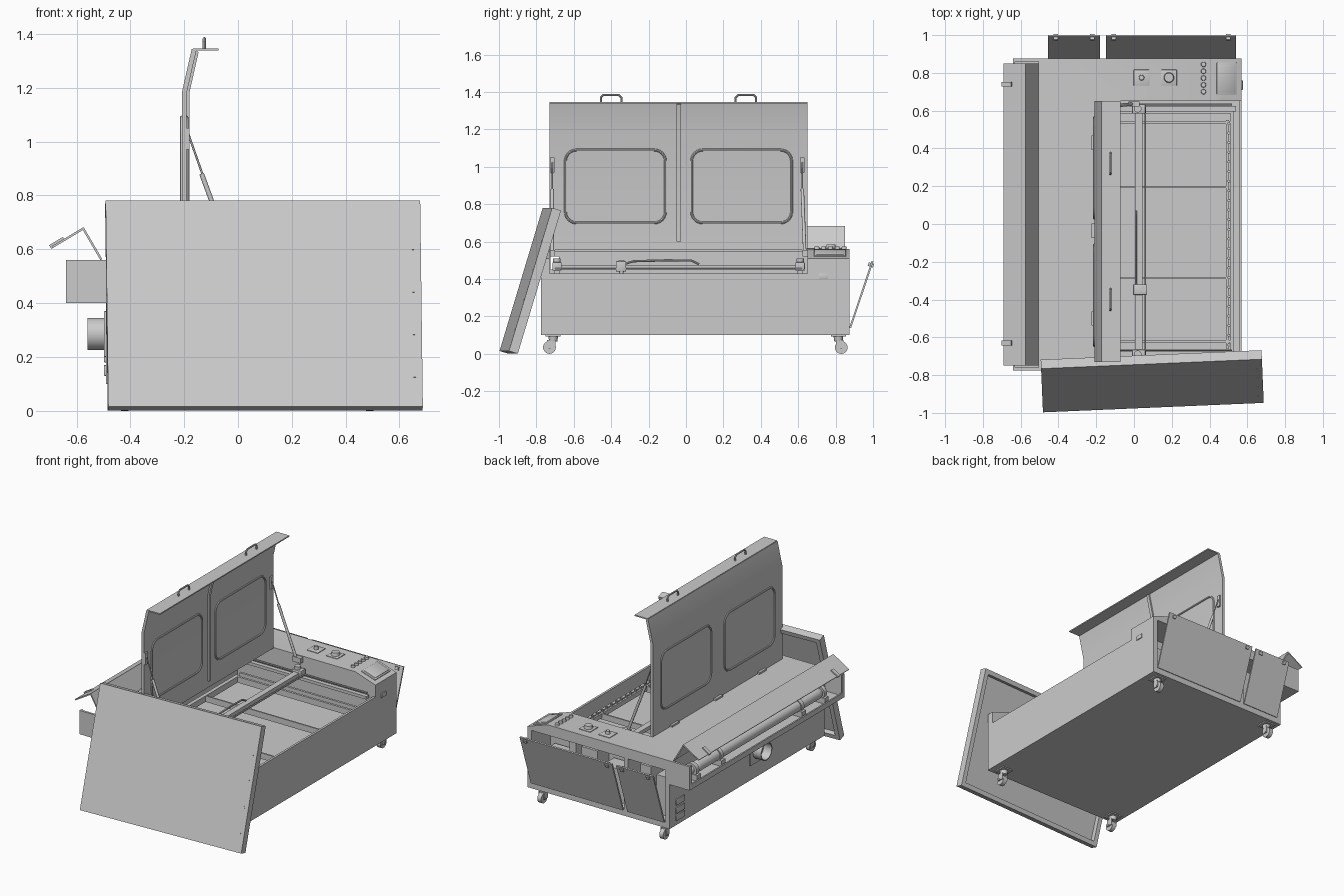
import bpy, bmesh
from math import radians, cos, sin, pi
from mathutils import Vector, Matrix

if "Cube" in bpy.data.objects:
    bpy.data.objects.remove(bpy.data.objects["Cube"])


def finish(name, bm):
    bmesh.ops.recalc_face_normals(bm, faces=bm.faces[:])
    me = bpy.data.meshes.new(name)
    bm.to_mesh(me)
    bm.free()
    ob = bpy.data.objects.new(name, me)
    bpy.context.collection.objects.link(ob)
    return ob


def box(name, x0, x1, y0, y1, z0, z1, bevel=0):
    bm = bmesh.new()
    m = Matrix.Translation(((x0+x1)/2, (y0+y1)/2, (z0+z1)/2)) @ Matrix.Diagonal((x1-x0, y1-y0, z1-z0, 1))
    bmesh.ops.create_cube(bm, size=1, matrix=m)
    ob = finish(name, bm)
    if bevel:
        b = ob.modifiers.new("bevel", 'BEVEL')
        b.width, b.segments = bevel, 2
    return ob


def cyl(name, a, b, r, r2=None, n=24):
    a, b = Vector(a), Vector(b)
    d = b - a
    bm = bmesh.new()
    m = Matrix.Translation((a+b)/2) @ d.to_track_quat('Z', 'Y').to_matrix().to_4x4()
    bmesh.ops.create_cone(bm, cap_ends=True, segments=n, radius1=r, radius2=r if r2 is None else r2,
                          depth=d.length, matrix=m)
    return finish(name, bm)


def prism(name, pts, y0, y1):
    bm = bmesh.new()
    f = bm.faces.new([bm.verts.new((x, y0, z)) for x, z in pts])
    g = bmesh.ops.extrude_face_region(bm, geom=[f])
    bmesh.ops.translate(bm, vec=(0, y1-y0, 0), verts=[v for v in g['geom'] if isinstance(v, bmesh.types.BMVert)])
    return finish(name, bm)


def sheet(name, path, y0, y1, th, offset=0):
    """Bent sheet metal: xz path swept along y."""
    bm = bmesh.new()
    rows = [(bm.verts.new((x, y0, z)), bm.verts.new((x, y1, z))) for x, z in path]
    for p, q in zip(rows, rows[1:]):
        bm.faces.new((p[0], p[1], q[1], q[0]))
    ob = finish(name, bm)
    s = ob.modifiers.new("solid", 'SOLIDIFY')
    s.thickness, s.offset, s.use_even_offset = th, offset, True
    return ob


def wire(name, pts, r, cyclic=False):
    cu = bpy.data.curves.new(name, 'CURVE')
    cu.dimensions, cu.bevel_depth, cu.bevel_resolution, cu.use_fill_caps = '3D', r, 2, True
    sp = cu.splines.new('POLY')
    sp.points.add(len(pts)-1)
    for p, c in zip(sp.points, pts):
        p.co = (*c, 1)
    sp.use_cyclic_u = cyclic
    ob = bpy.data.objects.new(name, cu)
    bpy.context.collection.objects.link(ob)
    return ob


cutters = []


def cut(ob, *dims):
    c = box("cutter", *dims)
    c.hide_render = True
    cutters.append(c)
    m = ob.modifiers.new("cut", 'BOOLEAN')
    m.object, m.operation, m.solver = c, 'DIFFERENCE', 'EXACT'


# Cabinet with lid bay, tube trough and electronics compartments
body = prism("cabinet", [(-.49, .10), (.57, .10), (.57, .51), (.42, .56), (-.64, .56), (-.64, .40), (-.49, .40)],
             -.775, .875)
cut(body, -.46, .555, -.73, .65, .29, .545)
cut(body, -.205, .65, -.73, .65, .43, .65)
cut(body, -.63, -.505, -.76, .86, .412, .65)
cut(body, -.70, -.60, -.75, .85, .435, .65)
cut(body, -.55, -.40, -.725, -.68, .45, .52)
cut(body, -.46, -.18, .67, .95, .14, .49)
cut(body, -.15, .54, .67, .95, .14, .49)

# Electronics inside the end compartments
for x, w, z0, z1 in [(-.42, .08, .14, .40), (-.30, .08, .14, .44), (-.10, .16, .14, .36),
                     (.10, .12, .18, .44), (.26, .05, .14, .46), (.36, .14, .14, .34)]:
    box("electronics_box", x, x+w, .68, .80, z0, z1)

# Open hinged doors of the compartments
for x0, x1 in [(-.455, -.18), (-.148, .54)]:
    d = box("end_door", x0, x1, 0, .010, 0, .375)
    d.location, d.rotation_euler = (0, .873, .14), (radians(-18.5), 0, 0)
    for x in (x0+.04, x1-.04):
        k = box("door_latch", x-.012, x+.012, -.012, .018, .345, .365)
        k.location, k.rotation_euler = d.location, d.rotation_euler

# Raised lid: sheet, centre rib, embossed window frames, hinges, handles
lid_path = [(-.20, .555), (-.20, 1.18), (-.163, 1.343), (-.07, 1.343)]
sheet("lid", lid_path[:3], -.73, .65, .018)
box("lid_lip", -.168, -.072, -.73, .65, 1.339, 1.347)
sheet("lid_rib", [(-.187, .60), (-.187, 1.18), (-.152, 1.335)], -.05, -.028, .012)


def rounded(x, y0, y1, z0, z1, r=.06):
    pts = []
    for cy, cz, a in [(y1-r, z1-r, 0), (y0+r, z1-r, 90), (y0+r, z0+r, 180), (y1-r, z0+r, 270)]:
        pts += [(x, cy+r*cos(radians(a+t)), cz+r*sin(radians(a+t))) for t in range(0, 91, 15)]
    return pts


for y0 in (-.645, .03):
    for x in (-.191, -.209):
        wire("window_frame", rounded(x, y0, y0+.535, .70, 1.09), .007, True)
for y in (-.50, -.035, .43):
    box("lid_hinge", -.225, -.20, y-.038, y+.038, .555, .572)
for y in (-.40, .32):
    wire("lid_handle", [(-.125, y-.055, 1.343), (-.125, y-.055, 1.37), (-.125, y-.042, 1.383),
                        (-.125, y+.042, 1.383), (-.125, y+.055, 1.37), (-.125, y+.055, 1.343)], .006)

# Gas struts
for y, e in [(-.715, -.715), (.622, .635)]:
    box("strut_bracket", -.205, -.18, y-.012, y+.012, .97, 1.05)
    cyl("strut_rod", (-.185, y, 1.03), (-.115, y, .83), .004, n=12)
    cyl("strut_cylinder", (-.135, y, .88), (-.01, e, .54), .009, n=16)
    box("strut_foot", -.03, .03, e-.012, e+.014, .52, .555)

# Rear trough: open cover and laser tube
sheet("tube_cover", [(-.508, .562), (-.575, .677), (-.690, .608)], -.75, .85, .008)
for y in (.74, -.63):
    b = box("cover_latch", -.03, .03, -.012, .012, -.008, .008)
    b.location, b.rotation_euler = (-.672, y, .624), (0, radians(-31), 0)
cyl("laser_tube", (-.565, -.58, .475), (-.565, .70, .475), .036, n=32)
for a, b in [(-.58, -.66), (.70, .78)]:
    cyl("tube_end", (-.565, a, .475), (-.565, b, .475), .036, .02)
for y in (-.62, -.38, .48, .74):
    box("tube_mount", -.615, -.515, y-.02, y+.02, .41, .45)
    cyl("tube_clamp", (-.565, y-.014, .475), (-.565, y+.014, .475), .043)

# Exhaust outlet on the back
box("exhaust_flange", -.498, -.488, -.145, .025, .20, .37, .003)
outlet = cyl("exhaust_pipe", (-.49, -.06, .285), (-.56, -.06, .285), .06, n=40)
c = cyl("cutter", (-.50, -.06, .285), (-.60, -.06, .285), .054, n=40)
cutters.append(c)
outlet.modifiers.new("bore", 'BOOLEAN').object = c

# Power sockets on the back
for z in (.13, .18, .235):
    box("power_socket", -.498, -.488, .72, .81, z, z+.04, .003)

# Control area: knobs, buttons, screen
for x, r in [(.04, .015), (.185, .028)]:
    box("switch_plate", x-.042, x+.042, .733, .817, .558, .565, .003)
    cyl("switch_knob", (x, .775, .562), (x, .775, .585), r, r*.85)
for i in range(5):
    cyl("button", (.368, .70+i*.0363, .558), (.368, .70+i*.0363, .574), .014, .012)
s = box("screen_frame", -.055, .055, -.085, .085, -.004, .005, .004)
s.location, s.rotation_euler = (.49, .77, .538), (0, radians(18.4), 0)
s = box("screen", -.045, .045, -.072, .072, 0, .008, .003)
s.location, s.rotation_euler = (.49, .77, .538), (0, radians(18.4), 0)
box("front_latch", .568, .576, .71, .76, .40, .43, .002)

# Work bed: perimeter frame, cross bars, toothed edge strip
for x0, x1, y0, y1 in [(-.40, -.375, -.66, .55), (.51, .53, -.69, .60), (-.40, .51, -.69, -.665),
                       (-.40, .51, -.63, -.615), (-.40, .51, .53, .545), (-.40, .51, .585, .60),
                       (-.40, .50, .19, .20), (-.40, .50, -.29, -.28)]:
    box("bed_bar", x0, x1, y0, y1, .32, .36)
box("tooth_strip", .488, .502, -.66, .55, .33, .36)
for i in range(24):
    cyl("tooth", (.502, -.64+i*.051, .355), (.502, -.64+i*.051, .375), .008, n=10)

# Motion system: side rails, gantry beam, carriage, cable
for y in (-.69, .61):
    box("side_rail", -.42, .54, y-.015, y+.015, .425, .445)
    cyl("drive_belt_shaft", (-.40, y+.022, .45), (.52, y+.022, .45), .005, n=10)
    box("gantry_end", -.01, .06, y-.025, y+.025, .445, .49, .004)
    cyl("mirror_mount", (.02, y, .465), (.02, y, .51), .02)
box("gantry_beam", .005, .045, -.70, .62, .45, .475)
cyl("gantry_shaft", (.06, -.70, .455), (.06, .62, .455), .005, n=10)
box("carriage", -.005, .07, -.375, -.32, .44, .495, .004)
cyl("laser_head", (.05, -.345, .50), (.05, -.345, .40), .016, .010)
wire("air_hose", [(.01, -.33, .48), (.01, -.28, .495), (.01, -.1, .50), (.01, .03, .498), (.01, .07, .478)], .006)

# Swivel casters
for x in (-.42, .49):
    for y, w in [(-.71, -.73), (.815, .83)]:
        box("caster_plate", x-.04, x+.04, y-.04, y+.04, .092, .101)
        cyl("caster_stem", (x, y, .065), (x, y, .095), .022, .026)
        for s in (-1, 1):
            box("caster_fork", x+s*.018-.003, x+s*.018+.003, min(y, w)-.012, max(y, w)+.012, .028, .075)
        cyl("caster_wheel", (x-.014, w, .034), (x+.014, w, .034), .034, n=32)
        cyl("caster_axle", (x-.024, w, .034), (x+.024, w, .034), .007, n=12)

# Bed panel leaning on the near end, recessed on its back
panel = box("leaning_panel", 0, 1.17, 0, .05, 0, .80)
cut(panel, .03, 1.14, .018, .1, .03, .77)
place = Matrix.Translation((-.482, -.997, .015)) @ Matrix.Rotation(radians(2.45), 4, 'Z') \
    @ Matrix.Rotation(radians(-16.8), 4, 'X')
panel.matrix_world = place
cutters[-1].matrix_world = place
for z in (.12, .285, .45, .615):
    box("panel_stud", 1.137, 1.145, -.002, .004, z-.006, z+.006).matrix_world = place

# Bake modifiers and curves, drop cutters, smooth round parts
bpy.context.view_layer.update()
bpy.ops.object.select_all(action='DESELECT')
parts = [o for o in bpy.context.scene.objects if o not in cutters]
for o in parts:
    o.select_set(True)
bpy.context.view_layer.objects.active = body
bpy.ops.object.convert(target='MESH')
bpy.ops.object.shade_smooth_by_angle(angle=radians(30))
for c in cutters:
    bpy.data.objects.remove(c)
